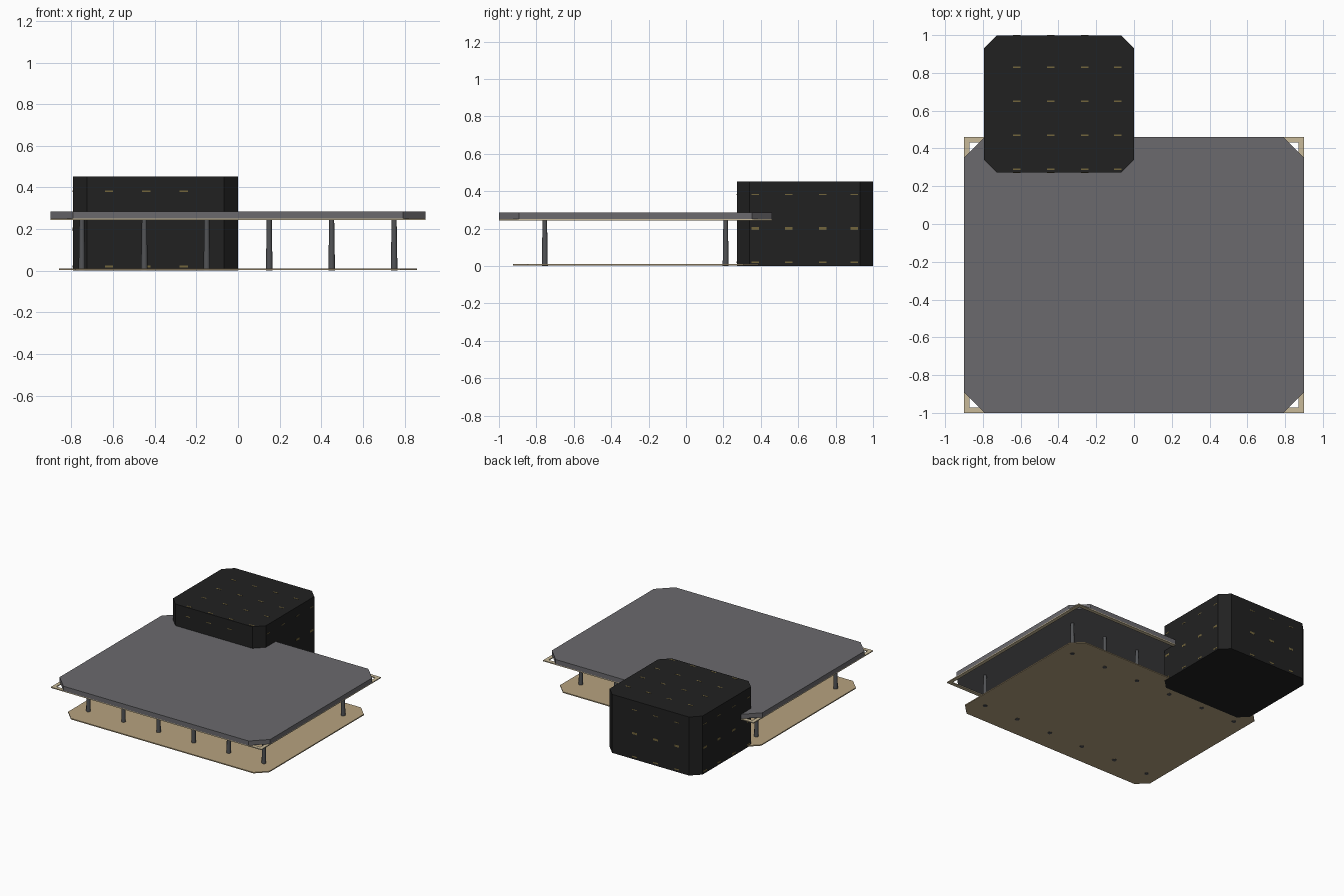
import bpy, bmesh, math
from mathutils import Matrix, Vector

if "Cube" in bpy.data.objects:
    bpy.data.objects.remove(bpy.data.objects["Cube"])


def material(name, rgb):
    m = bpy.data.materials.new(name)
    m.diffuse_color = (*rgb, 1)
    m.use_nodes = True
    m.node_tree.nodes["Principled BSDF"].inputs["Base Color"].default_value = m.diffuse_color
    return m


GREY = material("slab grey", (0.147, 0.144, 0.155))
BEIGE = material("floor beige", (0.47, 0.365, 0.215))
TRIM = material("trim cream", (0.58, 0.49, 0.32))
BLACK = material("block black", (0.0152, 0.0152, 0.0152))
STEEL = material("column steel", (0.085, 0.088, 0.094))
GOLD = material("lamp gold", (0.17, 0.13, 0.045))


def finish(bm, name, mat):
    bmesh.ops.recalc_face_normals(bm, faces=bm.faces)
    me = bpy.data.meshes.new(name)
    bm.to_mesh(me)
    bm.free()
    me.materials.append(mat)
    ob = bpy.data.objects.new(name, me)
    bpy.context.collection.objects.link(ob)
    return ob


def box(bm, lo, hi):
    lo, hi = Vector(lo), Vector(hi)
    size = hi - lo
    bmesh.ops.create_cube(bm, size=1, matrix=Matrix.Translation((lo + hi) / 2) @ Matrix.Diagonal((*size, 1)))


def chamfered_slab(name, x0, x1, y0, y1, z0, z1, c, mat):
    """Rectangle with cut corners, extruded upwards."""
    bm = bmesh.new()
    outline = [(x0 + c, y0), (x1 - c, y0), (x1, y0 + c), (x1, y1 - c),
               (x1 - c, y1), (x0 + c, y1), (x0, y1 - c), (x0, y0 + c)]
    face = bm.faces.new([bm.verts.new((x, y, z0)) for x, y in outline])
    ext = bmesh.ops.extrude_face_region(bm, geom=[face], use_keep_orig=True)
    bmesh.ops.translate(bm, vec=(0, 0, z1 - z0),
                        verts=[v for v in ext["geom"] if isinstance(v, bmesh.types.BMVert)])
    return finish(bm, name, mat)


# Main slabs
chamfered_slab("floor_plate", -0.86, 0.86, -0.925, 0.388, 0.003, 0.011, 0.08, BEIGE)
chamfered_slab("canopy", -0.9, 0.9, -1.0, 0.46, 0.25, 0.285, 0.108, GREY)
chamfered_slab("tall_block", -0.793, 0.0, 0.272, 0.999, 0.0, 0.452, 0.068, BLACK)

# Square-cornered trim ring under the canopy
bm = bmesh.new()
w = 0.028
for y0, y1 in ((-1.0, -1.0 + w), (0.46 - w, 0.46)):
    box(bm, (-0.9, y0, 0.243), (0.9, y1, 0.25))
for x0, x1 in ((-0.9, -0.9 + w), (0.9 - w, 0.9)):
    box(bm, (x0, -1.0 + w, 0.243), (x1, 0.46 - w, 0.25))
finish(bm, "canopy_trim", TRIM)

# Two rows of tapered columns
for row, y in (("front", -0.755), ("back", 0.212)):
    for i in range(6):
        bm = bmesh.new()
        bmesh.ops.create_cone(bm, cap_ends=True, segments=12, radius1=0.016, radius2=0.012, depth=0.252,
                              matrix=Matrix.Translation((-0.75 + 0.3 * i, y, 0.126)))
        ob = finish(bm, f"{row}_column_{i + 1}", STEEL)
        for p in ob.data.polygons:
            p.use_smooth = abs(p.normal.z) < 0.5

# Tiny flush lamps on a regular grid over the block
bm = bmesh.new()
t, a, b = 0.001, 0.02, 0.005
xs = [-0.62, -0.44, -0.26, -0.085]
ys = [0.37, 0.55, 0.73, 0.9]
for x in xs:
    for y in (0.29, 0.47, 0.65, 0.83):
        box(bm, (x - a, y - b, 0.452 - t), (x + a, y + b, 0.452 + t))
for z, h in ((0.02, b), (0.2, 0.008), (0.382, 0.003)):
    for x in xs[:3]:
        if z != 0.2:
            box(bm, (x - a, 0.272 - t, z - h), (x + a, 0.272 + t, z + h))
        box(bm, (x - a, 0.999 - t, z - h), (x + a, 0.999 + t, z + h))
    for y in ys:
        for x in (-0.793, 0.0):
            box(bm, (x - t, y - a, z - h), (x + t, y + a, z + h))
finish(bm, "block_lamps", GOLD)
